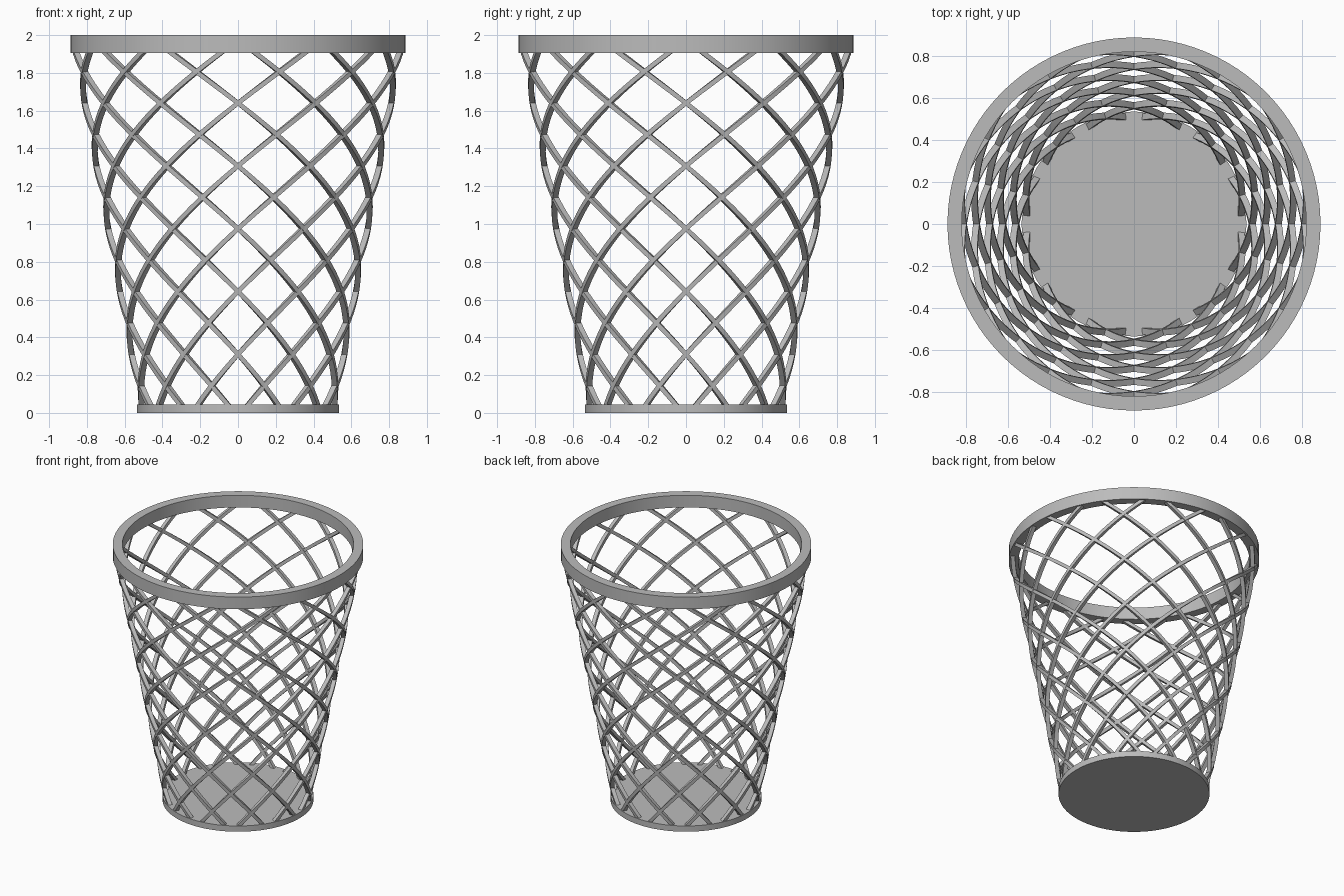
import bpy, bmesh, math
from mathutils import Vector

cube = bpy.data.objects.get("Cube")
if cube:
    bpy.data.objects.remove(cube, do_unlink=True)

grey = bpy.data.materials.new("grey_metal")
grey.use_nodes = True
colour = (0.5, 0.5, 0.5, 1)
grey.diffuse_color = colour
grey.node_tree.nodes["Principled BSDF"].inputs["Base Color"].default_value = colour

STRANDS = 12                      # wires in each direction
CROSSING, SPACING = 0.31, 0.3325  # heights of the wire crossings
TWIST = math.tau / STRANDS / SPACING
WIDTH, DEPTH = 0.024, 0.03


def finish(bm, name, smooth=True):
    bmesh.ops.recalc_face_normals(bm, faces=bm.faces[:])
    mesh = bpy.data.meshes.new(name)
    bm.to_mesh(mesh)
    bm.free()
    mesh.materials.append(grey)
    obj = bpy.data.objects.new(name, mesh)
    bpy.context.collection.objects.link(obj)
    if smooth:
        bpy.ops.object.select_all(action='DESELECT')
        obj.select_set(True)
        bpy.context.view_layer.objects.active = obj
        bpy.ops.object.shade_smooth_by_angle(angle=math.radians(35))
    return obj


def wire_point(z, start, direction):
    radius = 0.52 + 0.187 * z - DEPTH / 2
    angle = start + direction * TWIST * (z - CROSSING)
    return Vector((radius * math.sin(angle), -radius * math.cos(angle), z))


def add_wire(bm, start, direction, steps=56, low=0.02, high=1.94):
    """Sweep a rectangular bar up the tapered wall, one side facing out."""
    rings = []
    for i in range(steps + 1):
        z = low + (high - low) * i / steps
        p = wire_point(z, start, direction)
        along = (wire_point(z + 0.01, start, direction)
                 - wire_point(z - 0.01, start, direction)).normalized()
        out = Vector((p.x, p.y, 0))
        out = (out - along * out.dot(along)).normalized()
        side = along.cross(out)
        rings.append([bm.verts.new(p + out * a * DEPTH / 2 + side * b * WIDTH / 2)
                      for a, b in ((1, 1), (1, -1), (-1, -1), (-1, 1))])
    for r0, r1 in zip(rings, rings[1:]):
        for j in range(4):
            k = (j + 1) % 4
            bm.faces.new((r0[j], r0[k], r1[k], r1[j]))
    bm.faces.new(rings[0])
    bm.faces.new(rings[-1])


# Two opposed families of spiral wires
for name, direction in (("left_hand_wires", 1), ("right_hand_wires", -1)):
    bm = bmesh.new()
    for n in range(STRANDS):
        add_wire(bm, math.tau * n / STRANDS, direction)
    finish(bm, name)

# Solid base disc
bm = bmesh.new()
bmesh.ops.create_cone(bm, cap_ends=True, segments=96, radius1=0.535,
                      radius2=0.535, depth=0.045)
bmesh.ops.translate(bm, verts=bm.verts[:], vec=(0, 0, 0.0225))
finish(bm, "base")

# Flat-sided top rim, a rectangle spun around the axis
bm = bmesh.new()
profile = [bm.verts.new((r, 0, z)) for r, z in
           ((0.888, 1.905), (0.888, 2), (0.82, 2), (0.82, 1.905))]
edges = [bm.edges.new((profile[i], profile[(i + 1) % 4])) for i in range(4)]
bmesh.ops.spin(bm, geom=profile + edges, cent=(0, 0, 0), axis=(0, 0, 1),
               angle=math.tau, steps=96)
bmesh.ops.remove_doubles(bm, verts=bm.verts[:], dist=0.0001)
finish(bm, "rim")
